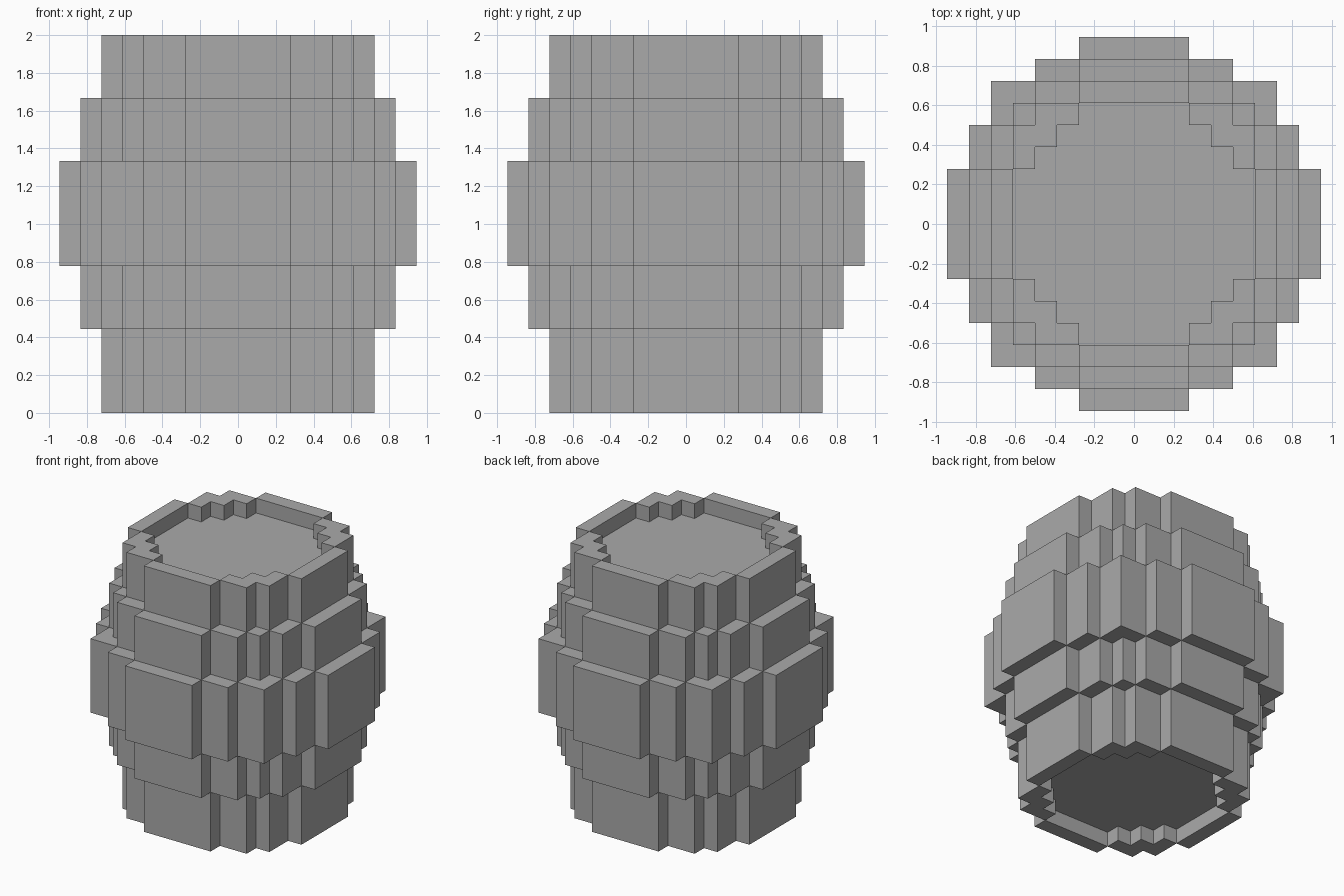
import bpy, bmesh

if "Cube" in bpy.data.objects:
    bpy.data.objects.remove(bpy.data.objects["Cube"])

U = 2 / 18  # one block

grey = bpy.data.materials.new("barrel grey")
grey.diffuse_color = (0.4, 0.4, 0.4, 1)
grey.use_nodes = True
grey.node_tree.nodes["Principled BSDF"].inputs["Base Color"].default_value = grey.diffuse_color


def outline(steps):
    """Stepped quadrant corners (in blocks) repeated around as one CCW loop."""
    quad = [steps[0]]
    for a, b in zip(steps, steps[1:]):
        quad += [(b[0], a[1]), b]
    loop = []
    for _ in range(4):
        loop += quad
        quad = [(-y, x) for x, y in quad]
    return loop


def ring(bm, loop, z):
    return [bm.verts.new((x * U, y * U, z * U)) for x, y in loop]


def walls(bm, a, b, skip=lambda p, q: False):
    n = len(a)
    for i in range(n):
        j = (i + 1) % n
        if not skip(i, j):
            bm.faces.new((a[i], a[j], b[j], b[i]))


def finish(bm, name):
    mesh = bpy.data.meshes.new(name)
    bm.to_mesh(mesh)
    bm.free()
    mesh.materials.append(grey)
    bpy.context.collection.objects.link(bpy.data.objects.new(name, mesh))


def band(name, loop, z0, z1, top=True, bottom=True):
    bm = bmesh.new()
    a, b = ring(bm, loop, z0), ring(bm, loop, z1)
    walls(bm, a, b)
    if top:
        bm.faces.new(b)
    if bottom:
        bm.faces.new(a[::-1])
    finish(bm, name)


def end_tub(name, loop, hole, z_joint, z_end):
    """End section with a one-block recess inside a stepped rim."""
    s = 1 if z_end > z_joint else -1
    bm = bmesh.new()
    base, lip = ring(bm, loop, z_joint), ring(bm, loop, z_end)
    inner, floor = ring(bm, hole, z_end), ring(bm, hole, z_end - s)
    walls(bm, base, lip)
    # the rim pinches to nothing where both outlines meet at a corner
    walls(bm, lip, inner, lambda i, j: len({p[1] for p in (loop[i], loop[j], hole[i], hole[j])}) == 1
          or len({p[0] for p in (loop[i], loop[j], hole[i], hole[j])}) == 1)
    walls(bm, inner, floor)
    bm.faces.new(floor)
    if s < 0:
        bmesh.ops.reverse_faces(bm, faces=bm.faces[:])
    finish(bm, name)


belly = outline([(8.5, 2.5), (7.5, 4.5), (6.5, 6.5), (4.5, 7.5), (2.5, 8.5)])
shoulder = outline([(7.5, 2.5), (6.5, 4.5), (5.5, 5.5), (4.5, 6.5), (2.5, 7.5)])
end = outline([(6.5, 2.5), (5.5, 4.5), (4.5, 5.5), (2.5, 6.5)])
recess = outline([(5.5, 2.5), (4.5, 3.5), (3.5, 4.5), (2.5, 5.5)])

# stacked barrel sections
end_tub("bottom_end", end, recess, 4, 0)
band("lower_shoulder", shoulder, 4, 7, top=False)
band("belly", belly, 7, 12)
band("upper_shoulder", shoulder, 12, 15, bottom=False)
end_tub("top_end", end, recess, 15, 18)
